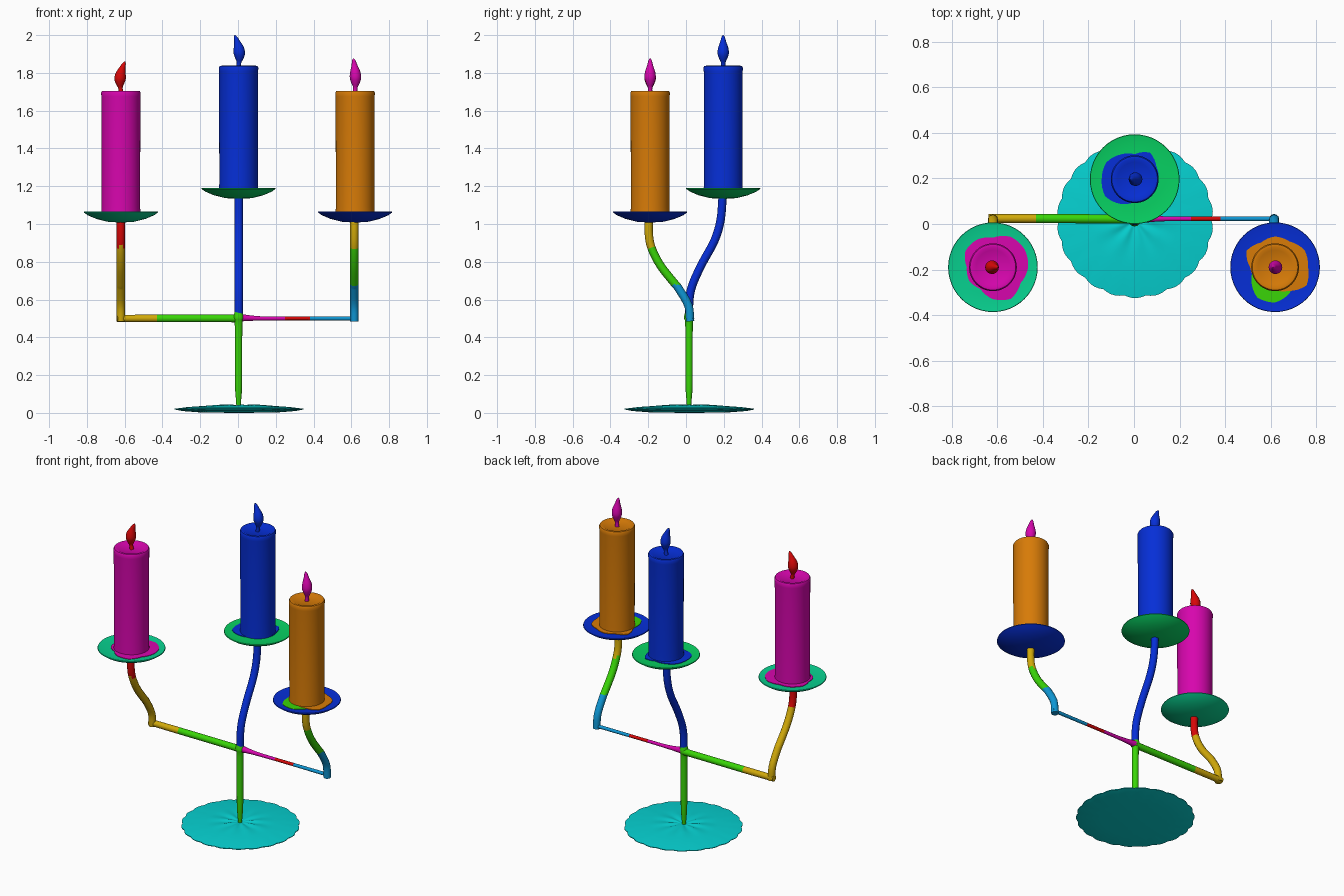
import bpy, bmesh, math
from mathutils import Vector

if "Cube" in bpy.data.objects:
    bpy.data.objects.remove(bpy.data.objects["Cube"])


def material(name, rgb):
    m = bpy.data.materials.new(name)
    m.use_nodes = True
    col = [(c / 255) ** 2.2 for c in rgb] + [1]
    m.diffuse_color = col
    m.node_tree.nodes["Principled BSDF"].inputs["Base Color"].default_value = col
    return m


CYAN = material("cyan", (14, 208, 208))
BLUE = material("blue", (14, 50, 214))
MAGENTA = material("magenta", (214, 14, 172))
ORANGE = material("orange", (214, 122, 16))
RED = material("red", (214, 16, 16))
YELLOW = material("yellow", (208, 168, 18))
LIME = material("lime", (60, 212, 16))
SKY = material("sky blue", (22, 150, 212))
TEAL = material("teal", (16, 208, 142))
GREEN = material("green", (16, 208, 98))


def finish(name, bm, mats, rule=None, angle=40):
    """Turn a bmesh into an object, colouring faces by a rule on their centre."""
    bmesh.ops.recalc_face_normals(bm, faces=bm.faces)
    if rule:
        for f in bm.faces:
            f.material_index = rule(f.calc_center_median())
    me = bpy.data.meshes.new(name)
    bm.to_mesh(me)
    bm.free()
    for m in mats:
        me.materials.append(m)
    ob = bpy.data.objects.new(name, me)
    bpy.context.collection.objects.link(ob)
    bpy.ops.object.select_all(action='DESELECT')
    ob.select_set(True)
    bpy.context.view_layer.objects.active = ob
    bpy.ops.object.shade_smooth_by_angle(angle=math.radians(angle))
    return ob


def skin(bm, rings):
    n = len(rings[0])
    for a, b in zip(rings, rings[1:]):
        for i in range(n):
            j = (i + 1) % n
            bm.faces.new((a[i], a[j], b[j], b[i]))
    bm.faces.new(rings[0])
    bm.faces.new(rings[-1])


def smooth_path(pts, steps):
    """Catmull-Rom through (x, y, z, radius) points."""
    p = [Vector(q) for q in pts]
    p = [2 * p[0] - p[1]] + p + [2 * p[-1] - p[-2]]
    out = []
    for a, b, c, d in zip(p, p[1:], p[2:], p[3:]):
        for k in range(steps):
            t = k / steps
            out.append(0.5 * (2 * b + (c - a) * t + (2 * a - 5 * b + 4 * c - d) * t * t
                              + (3 * b - a - 3 * c + d) * t ** 3))
    return out + [p[-2]]


def tube(name, pts, side, mats, rule=None, steps=4, sides=12):
    path = smooth_path(pts, steps)
    side = Vector(side)
    bm = bmesh.new()
    rings = []
    for i, q in enumerate(path):
        tangent = (path[min(i + 1, len(path) - 1)] - path[max(i - 1, 0)]).to_3d().normalized()
        up = tangent.cross(side).normalized()
        rings.append([bm.verts.new(q.to_3d() + q.w * (side * math.cos(a) + up * math.sin(a)))
                      for a in (math.tau * k / sides for k in range(sides))])
    skin(bm, rings)
    return finish(name, bm, mats, rule, 50)


def lathe(name, profile, centre, mat, sides=48, warp=None):
    """Spin (radius, height) pairs; warp may alter each (r, z) by angle."""
    bm = bmesh.new()
    rings = []
    for r, z in profile:
        ring = []
        for k in range(sides):
            a = math.tau * k / sides
            rr, zz = warp(r, z, a) if warp else (r, z)
            ring.append(bm.verts.new((centre[0] + rr * math.cos(a),
                                      centre[1] + rr * math.sin(a), zz)))
        rings.append(ring)
    skin(bm, rings)
    return finish(name, bm, [mat])


def pool(name, radii, centre, z, mat):
    """Thin irregular patch of melted wax lying on a saucer."""
    n = len(radii)

    def edge(r, h, a):
        t = a / math.tau * n
        i = int(t) % n
        return r * (radii[i] + (radii[(i + 1) % n] - radii[i]) * (t - int(t))), h
    lathe(name, [(1, z - 0.004), (1, z), (0.5, z + 0.001)], centre, mat, 48, edge)


# Base: thin scalloped disc with flutes around the stem
def scallop(r, z, a):
    ripple = math.exp(-((r - 0.08) / 0.04) ** 2) * 0.004 * math.cos(9 * a)
    rim = max(0, r - 0.25) / 0.09
    return r + rim * 0.009 * abs(math.sin(11 * a)) - rim * 0.003, z + (ripple if z > 0.028 else 0)


lathe("base", [(0.01, 0.0), (0.2, 0.002), (0.3, 0.01), (0.338, 0.018), (0.338, 0.022),
               (0.27, 0.031), (0.2, 0.036), (0.13, 0.041), (0.08, 0.041),
               (0.04, 0.04), (0.01, 0.036)], (0.005, 0.018), CYAN, 110, scallop)

# Stem and central arm
Y0 = 0.016
tube("stem", [(0.003, Y0, 0.03, 0.011), (0.003, Y0, 0.07, 0.014), (0.003, Y0, 0.16, 0.019),
              (0.003, Y0, 0.46, 0.02), (0.003, Y0, 0.5, 0.027), (0.003, Y0, 0.535, 0.021)],
     (1, 0, 0), [LIME])
tube("centre_arm", [(0.004, y, z, 0.022) for y, z in
                    ((Y0, 0.5), (0.018, 0.6), (0.035, 0.68), (0.085, 0.79),
                     (0.15, 0.91), (0.183, 1.02), (0.195, 1.16))], (1, 0, 0), [BLUE])

# Horizontal bars
tube("right_bar", [(-0.64, 0.024, 0.5, 0.019), (-0.43, 0.024, 0.5, 0.02),
                   (-0.05, 0.022, 0.5, 0.02), (0.01, 0.02, 0.5, 0.022)],
     (0, 1, 0), [YELLOW, LIME], lambda c: int(c.x > -0.43))
tube("left_bar", [(0.0, 0.02, 0.505, 0.022), (0.06, 0.022, 0.502, 0.015), (0.13, 0.023, 0.5, 0.011),
                  (0.25, 0.023, 0.5, 0.01), (0.38, 0.023, 0.5, 0.01), (0.635, 0.023, 0.5, 0.011)],
     (0, 1, 0), [MAGENTA, RED, SKY], lambda c: int(c.x > 0.25) + int(c.x > 0.38))


# Curved side arms
def side_arm(name, x, mats, rule):
    tube(name, [(x, y, z, 0.022) for y, z in
                ((0.022, 0.485), (0.012, 0.57), (-0.04, 0.66), (-0.06, 0.685), (-0.135, 0.78),
                 (-0.183, 0.875), (-0.197, 0.95), (-0.197, 1.03))], (1, 0, 0), mats, rule)


side_arm("right_arm", -0.62, [YELLOW, RED], lambda c: int(c.z > 0.88))
side_arm("left_arm", 0.616, [SKY, LIME, YELLOW], lambda c: int(c.z > 0.68) + int(c.z > 0.87))


# Saucer, candle and flame for each arm
def holder(prefix, centre, z, top, saucer, wax, fire, sway, height):
    lathe(prefix + "_saucer", [(0.01, z - 0.052), (0.07, z - 0.048), (0.13, z - 0.033),
                               (0.175, z - 0.014), (0.197, z + 0.001), (0.195, z + 0.006),
                               (0.17, z + 0.002), (0.13, z), (0.01, z)], centre, saucer)
    lathe(prefix + "_candle", [(0.01, z - 0.01), (0.104, z - 0.01), (0.102, z + 0.03),
                               (0.103, top - 0.03), (0.105, top - 0.012), (0.1, top - 0.002),
                               (0.09, top), (0.075, top - 0.008), (0.01, top - 0.012)],
          centre, wax)
    shape = ((-0.08, 0.012), (0.1, 0.012), (0.24, 0.022), (0.4, 0.03), (0.58, 0.027),
             (0.78, 0.016), (0.93, 0.009), (1, 0.002))
    tube(prefix + "_flame", [(centre[0] + sway * (1.6 * t * t - 0.6 * math.sin(math.pi * t)),
                              centre[1], top + t * height, r) for t, r in shape],
         (0, 1, 0), [fire], sides=16)


RIGHT, MID, LEFT = (-0.62, -0.19), (0.003, 0.197), (0.62, -0.19)
holder("right", RIGHT, 1.06, 1.705, TEAL, MAGENTA, RED, 0.014, 0.155)
holder("centre", MID, 1.185, 1.838, GREEN, BLUE, BLUE, -0.013, 0.162)
holder("left", LEFT, 1.06, 1.705, BLUE, ORANGE, MAGENTA, -0.006, 0.172)

# Melted wax
pool("right_wax_pool", [.155, .16, .155, .13, .14, .14, .115, .12, .11, .14, .16, .14],
     RIGHT, 1.064, MAGENTA)
pool("centre_wax_pool", [.105, .11, .135, .11, .125, .145, .145, .15, .125, .1, .1, .1],
     MID, 1.189, BLUE)
pool("left_wax_pool", [.145, .15, .13, .135, .125, .145, .11, .1, .1, .1, .12, .16],
     LEFT, 1.065, ORANGE)
pool("left_wax_spill", [.09, .09, .09, .09, .09, .09, .09, .12, .155, .155, .13, .09],
     LEFT, 1.0635, LIME)
